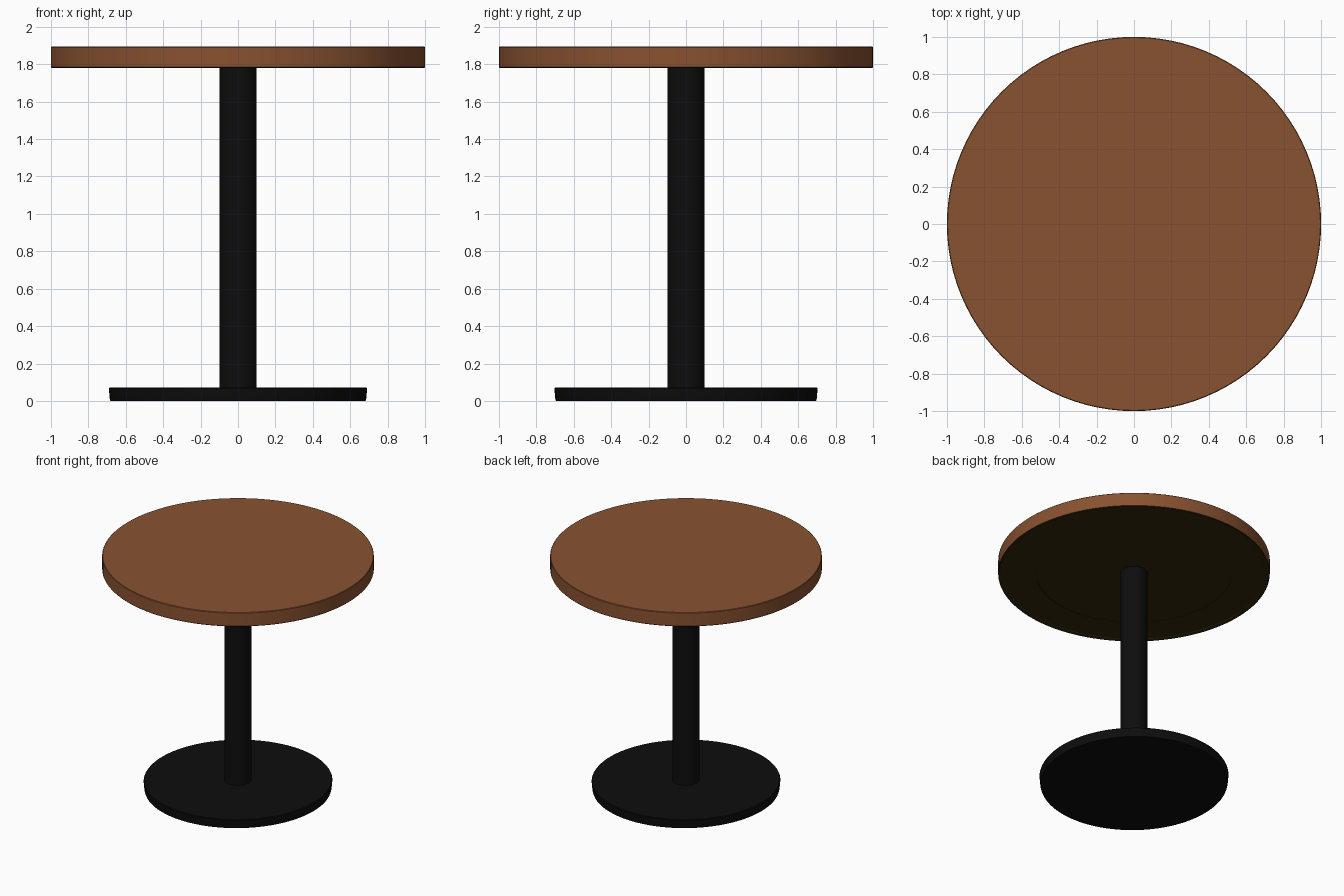
import bpy, math

cube = bpy.data.objects.get("Cube")
if cube:
    bpy.data.objects.remove(cube, do_unlink=True)


def material(name, colour):
    m = bpy.data.materials.new(name)
    m.use_nodes = True
    m.diffuse_color = colour
    m.node_tree.nodes["Principled BSDF"].inputs["Base Color"].default_value = colour
    return m


wood = material("brown wood", (0.25, 0.085, 0.030, 1))
under = material("dark underside", (0.032, 0.021, 0.004, 1))
black = material("black metal", (0.004, 0.004, 0.004, 1))


def lathe(name, profile, mats, sides=96, scale=(1, 1)):
    """Revolve (radius, z) points, listed bottom to top, and cap both ends."""
    n = len(profile)
    verts = [(r * scale[0] * math.cos(a), r * scale[1] * math.sin(a), z)
             for r, z in profile
             for a in (math.tau * i / sides for i in range(sides))]
    faces = [(k * sides + i, k * sides + (i + 1) % sides,
              (k + 1) * sides + (i + 1) % sides, (k + 1) * sides + i)
             for k in range(n - 1) for i in range(sides)]
    faces.append(tuple(reversed(range(sides))))
    faces.append(tuple(range((n - 1) * sides, n * sides)))
    mesh = bpy.data.meshes.new(name)
    mesh.from_pydata(verts, [], faces)
    for m in mats:
        mesh.materials.append(m)
    obj = bpy.data.objects.new(name, mesh)
    bpy.context.collection.objects.link(obj)
    bpy.ops.object.select_all(action="DESELECT")
    obj.select_set(True)
    bpy.context.view_layer.objects.active = obj
    bpy.ops.object.shade_smooth_by_angle(angle=math.radians(30))
    return obj


# Round top, with shallow rings stepped into its underside
top = lathe("table_top", [(0.72, 1.786), (0.72, 1.783), (0.96, 1.783),
                          (0.965, 1.78), (0.995, 1.78), (1.0, 1.785),
                          (1.0, 1.89), (0.996, 1.894)], [wood, under])
for face in top.data.polygons:
    if face.normal.z < -0.2 or face.center.z < 1.786:
        face.material_index = 1

# Central column
lathe("column", [(0.1, 0.06), (0.1, 1.787)], [black], 48)

# Floor plate, slightly tapered towards the floor
lathe("base_plate", [(0.682, 0), (0.685, 0.01), (0.69, 0.066), (0.686, 0.072)],
      [black], scale=(1, 1.02))
